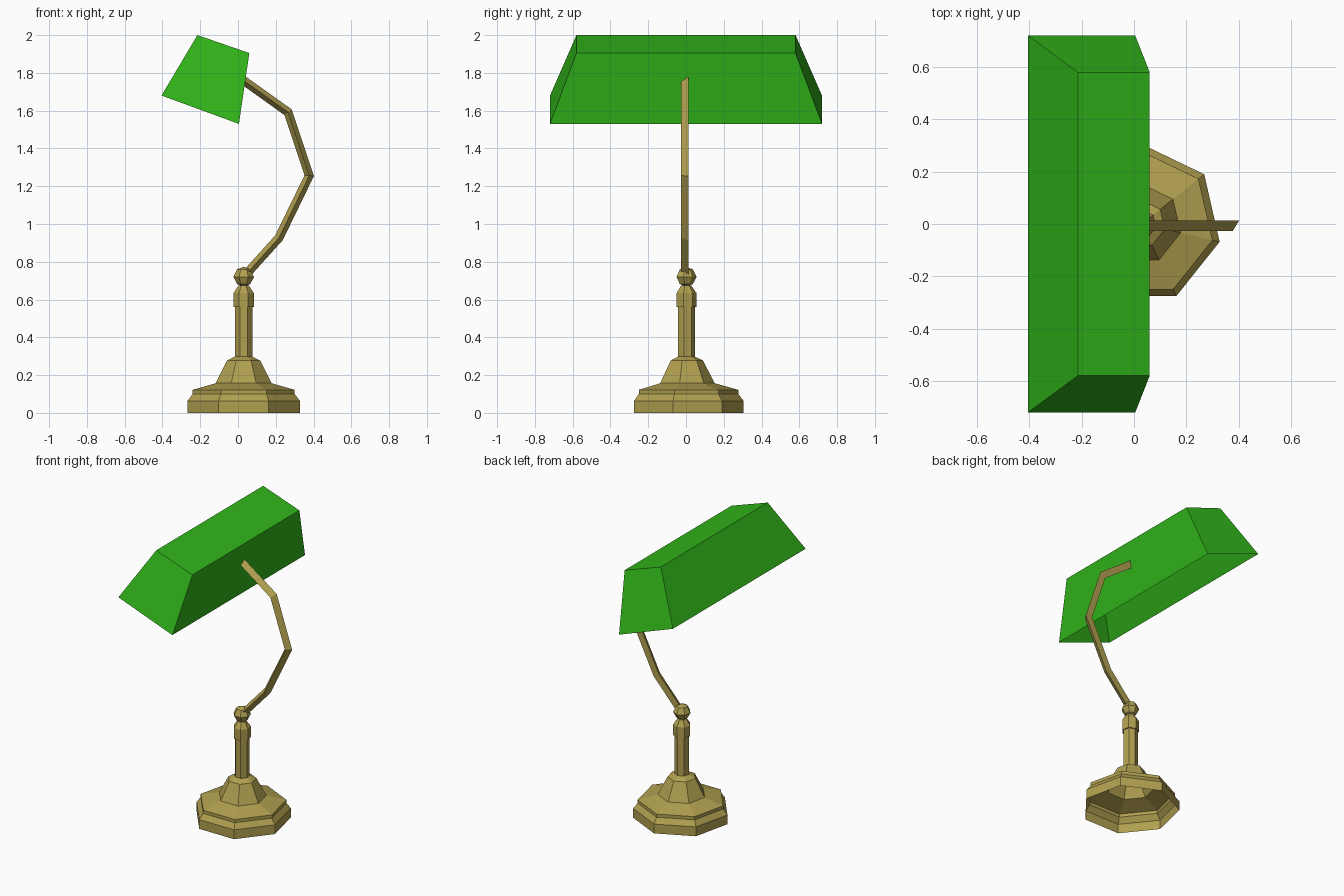
import bpy, bmesh, math
from mathutils import Vector

if "Cube" in bpy.data.objects:
    bpy.data.objects.remove(bpy.data.objects["Cube"])

CX = 0.03  # stem axis offset


def material(name, rgb):
    m = bpy.data.materials.new(name)
    m.diffuse_color = (*rgb, 1)
    m.use_nodes = True
    m.node_tree.nodes["Principled BSDF"].inputs["Base Color"].default_value = m.diffuse_color
    return m


BRASS = material("brass", (0.44, 0.35, 0.08))
GREEN = material("green_glass", (0.03, 0.46, 0.01))


def finish(name, bm, mat):
    bmesh.ops.remove_doubles(bm, verts=bm.verts, dist=1e-5)
    bmesh.ops.recalc_face_normals(bm, faces=bm.faces)
    me = bpy.data.meshes.new(name)
    bm.to_mesh(me)
    bm.free()
    me.materials.append(mat)
    ob = bpy.data.objects.new(name, me)
    bpy.context.collection.objects.link(ob)
    return ob


def bridge(bm, rings):
    for a, b in zip(rings, rings[1:]):
        n = len(a)
        for i in range(n):
            bm.faces.new((a[i], a[(i + 1) % n], b[(i + 1) % n], b[i]))


def lathe(name, profile, sides=7, tip_bottom=None, tip_top=None):
    """Turned seven-sided part, one corner pointing to +y."""
    bm = bmesh.new()
    rings = []
    for r, z in profile:
        angles = [math.pi / 2 + 2 * math.pi * i / sides for i in range(sides)]
        rings.append([bm.verts.new((CX + r * math.cos(a), r * math.sin(a), z)) for a in angles])
    bridge(bm, rings)
    for tip, ring in ((tip_bottom, rings[0]), (tip_top, rings[-1])):
        if tip is not None:
            t = bm.verts.new((CX, 0, tip))
            for i in range(sides):
                bm.faces.new((ring[i], ring[(i + 1) % sides], t))
    return finish(name, bm, BRASS)


# Stepped base, open underneath, with column and collar
lathe("base_and_column", [
    (0.305, 0), (0.305, 0.064), (0.277, 0.10), (0.277, 0.122),
    (0.152, 0.157), (0.09, 0.277), (0.047, 0.298), (0.047, 0.56),
    (0.055, 0.56), (0.055, 0.635), (0.028, 0.675)], tip_top=0.675)

# Ball joint
lathe("ball_joint", [(0.036, 0.682), (0.056, 0.72), (0.036, 0.76)],
      tip_bottom=0.668, tip_top=0.774)

# Bent arm: mitred triangular bar
path = [Vector(p) for p in ((0.03, 0.72), (0.217, 0.927), (0.377, 1.256),
                            (0.265, 1.592), (0.025, 1.763))]
R = 0.027
bm = bmesh.new()
rings = []
for i, p in enumerate(path):
    d0 = (p - path[max(i - 1, 0)]).normalized()
    d1 = (path[min(i + 1, len(path) - 1)] - p).normalized()
    t = (d0 + d1).normalized()
    n = Vector((t.y, -t.x))
    ref = d1 if d1.length else d0
    miter = 1 / max(t.dot(ref), 0.5)
    ring = []
    for k in range(3):
        a = -math.pi / 2 + 2 * math.pi * k / 3
        q = p + n * (R * math.cos(a) * miter)
        ring.append(bm.verts.new((q.x, R * math.sin(a), q.y)))
    rings.append(ring)
bridge(bm, rings)
bm.faces.new(rings[0])
bm.faces.new(rings[-1])
finish("arm", bm, BRASS)

# Tilted trough shade, open underneath
bm = bmesh.new()
rim = [(-0.405, 1.68), (0.005, 1.53)]
crown = [(-0.215, 2.0), (0.06, 1.905)]


def rect(edge, half):
    (x0, z0), (x1, z1) = edge
    return [bm.verts.new(c) for c in ((x0, -half, z0), (x1, -half, z1),
                                      (x1, half, z1), (x0, half, z0))]


low, high = rect(rim, 0.72), rect(crown, 0.58)
bridge(bm, [low, high])
bm.faces.new(high)
finish("shade", bm, GREEN)
